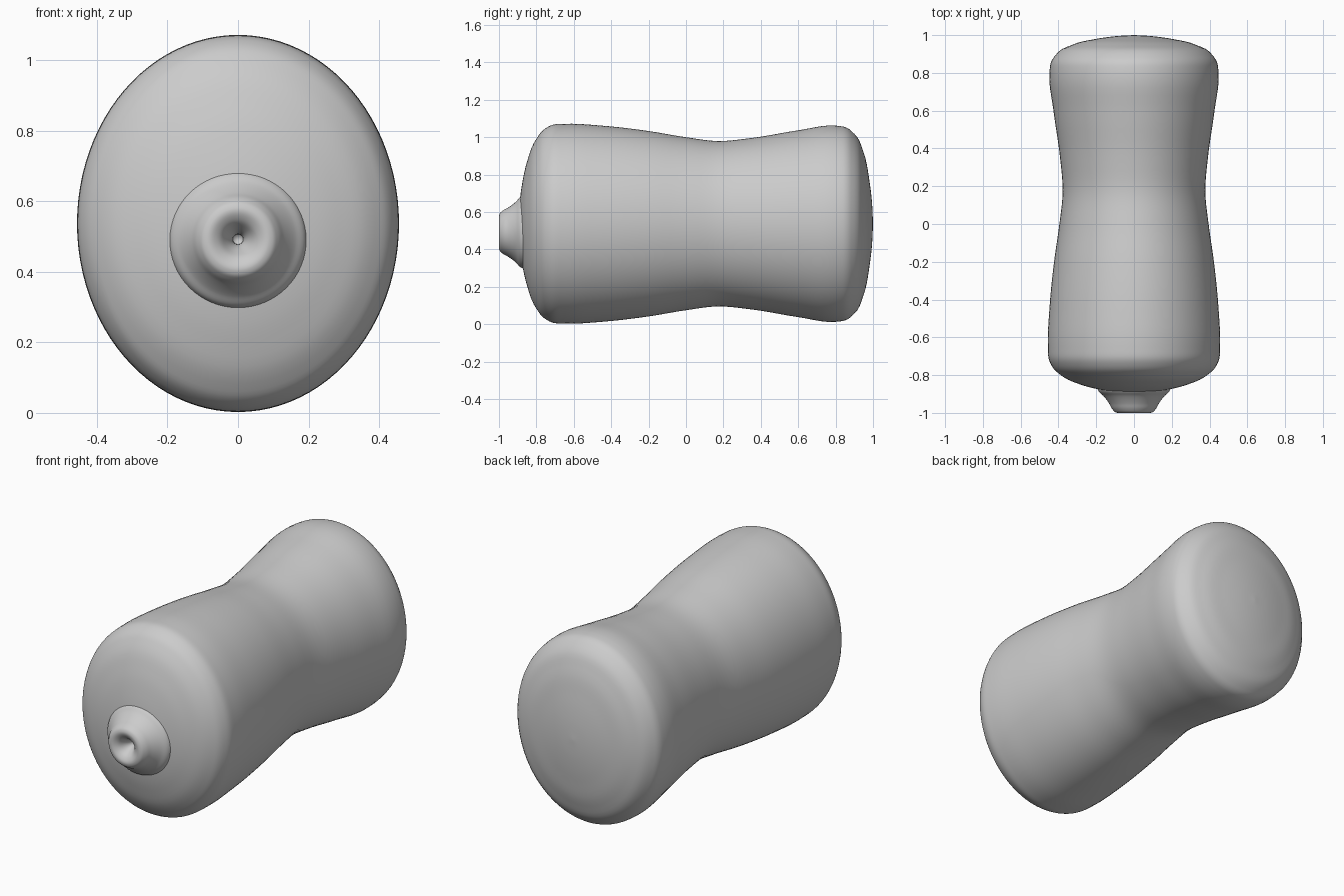
import bpy, bmesh, math
from mathutils import Vector

if "Cube" in bpy.data.objects:
    bpy.data.objects.remove(bpy.data.objects["Cube"])


def smooth_profile(pts, steps):
    """Catmull-Rom curve through the (y, radius) points."""
    p = [Vector(q) for q in pts]
    out = []
    for i in range(len(p) - 1):
        b, c = p[i], p[i + 1]
        a = p[i - 1] if i > 0 else b
        d = p[i + 2] if i + 2 < len(p) else c
        # knot spacing keeps uneven points from overshooting
        h0, h1, h2 = max((b - a).length, 1e-4), (c - b).length, max((d - c).length, 1e-4)
        m1 = (c - b) if a == b else ((c - b) / h1 * h0 + (b - a) / h0 * h1) / (h0 + h1) * h1
        m2 = (c - b) if c == d else ((d - c) / h2 * h1 + (c - b) / h1 * h2) / (h1 + h2) * h1
        for k in range(steps):
            t = k / steps
            out.append(b * (2*t**3 - 3*t**2 + 1) + m1 * (t**3 - 2*t**2 + t)
                       + c * (3*t**2 - 2*t**3) + m2 * (t**3 - t**2))
    return out + [p[-1]]


def lathe(name, pts, rx, rz, cz, seg=96, steps=5):
    """Elliptical lathe around a line parallel to y at height cz."""
    bm = bmesh.new()
    rings = []
    for y, r in smooth_profile(pts, steps):
        r = max(r, 0.0005)
        rings.append([bm.verts.new((rx * r * math.cos(2 * math.pi * i / seg), y,
                                    cz + rz * r * math.sin(2 * math.pi * i / seg)))
                      for i in range(seg)])
    for a, b in zip(rings, rings[1:]):
        for i in range(seg):
            j = (i + 1) % seg
            bm.faces.new((a[i], a[j], b[j], b[i]))
    for ring in (rings[0], rings[-1]):
        bm.faces.new(ring)
    bmesh.ops.recalc_face_normals(bm, faces=bm.faces)
    for f in bm.faces:
        f.smooth = True
    mesh = bpy.data.meshes.new(name)
    bm.to_mesh(mesh)
    bm.free()
    obj = bpy.data.objects.new(name, mesh)
    bpy.context.collection.objects.link(obj)
    return obj


# Waisted oval body with domed ends (radius as a fraction of the widest section)
lathe("body", [(-0.895, 0), (-0.89, 0.2), (-0.878, 0.38), (-0.85, 0.62), (-0.80, 0.85),
               (-0.755, 0.95), (-0.71, 0.992), (-0.65, 1.0), (-0.45, 0.982), (-0.2, 0.928),
               (0, 0.866), (0.17, 0.828), (0.35, 0.858), (0.6, 0.935), (0.8, 0.982),
               (0.85, 0.968), (0.9, 0.90), (0.95, 0.71), (0.98, 0.44), (0.995, 0.2), (1, 0)],
      0.456, 0.534, 0.537)

# Flared round nozzle with a funnel-shaped dimple
lathe("nozzle", [(-0.86, 0.198), (-0.885, 0.188), (-0.91, 0.162), (-0.95, 0.132),
                 (-0.98, 0.115), (-0.995, 0.101), (-1.0, 0.085), (-0.988, 0.056),
                 (-0.96, 0.034), (-0.92, 0.016), (-0.90, 0.014)],
      1, 1, 0.492, seg=64)
